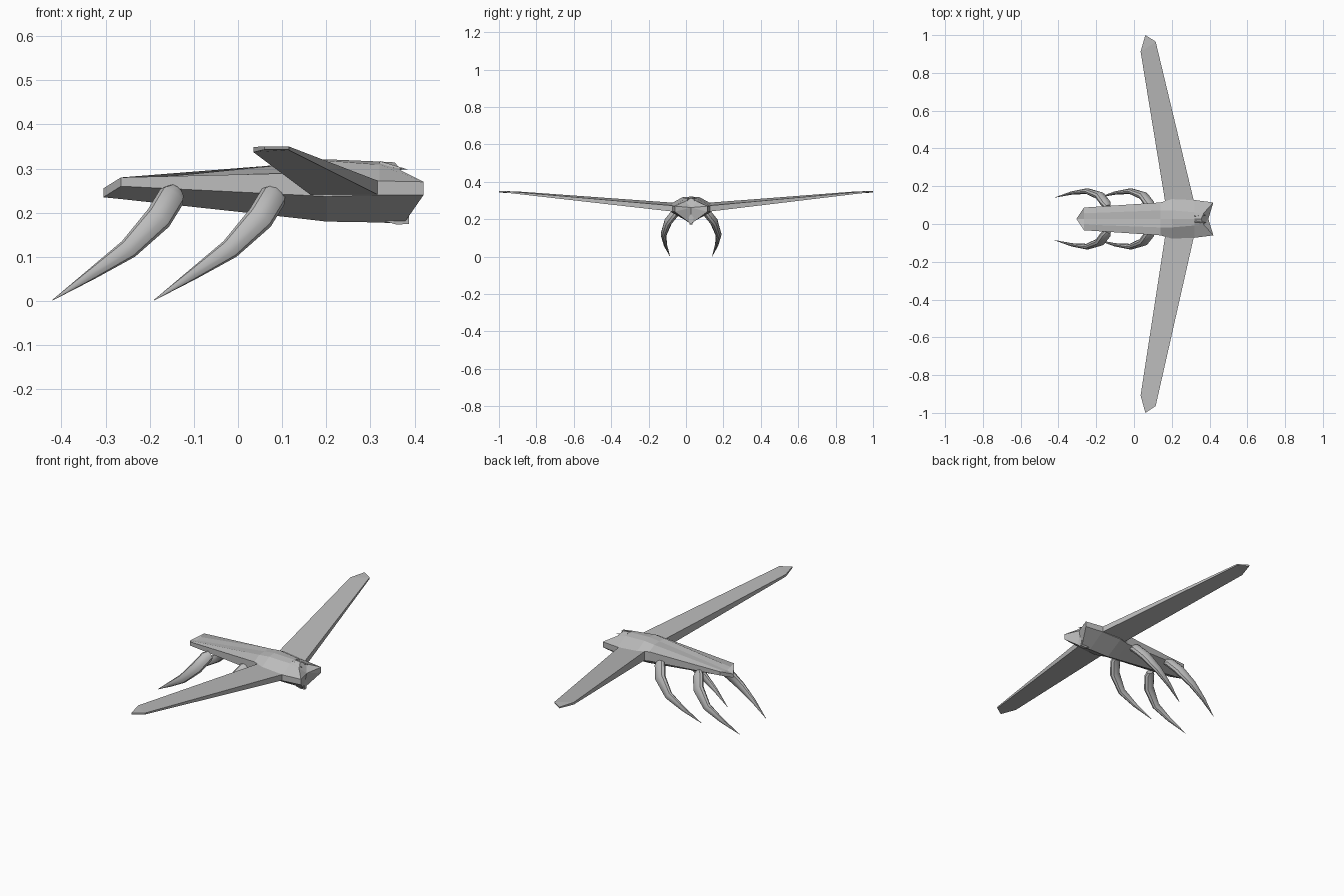
import bpy, bmesh, math
from mathutils import Vector

if "Cube" in bpy.data.objects:
    bpy.data.objects.remove(bpy.data.objects["Cube"], do_unlink=True)

MID = 0.027  # centre line of the body in y
grey = bpy.data.materials.new("plain_grey")
grey.use_nodes = True
COLOR = (0.5, 0.5, 0.5, 1)
grey.diffuse_color = COLOR
grey.node_tree.nodes["Principled BSDF"].inputs["Base Color"].default_value = COLOR


def loft(name, rings, smooth=False):
    """Skin a list of equal-length rings and close both ends."""
    bm = bmesh.new()
    loops = [[bm.verts.new(p) for p in ring] for ring in rings]
    n = len(loops[0])
    for a, b in zip(loops, loops[1:]):
        for i in range(n):
            j = (i + 1) % n
            bm.faces.new((a[i], a[j], b[j], b[i]))
    for end in (loops[0], loops[-1]):
        centre = bm.verts.new(sum((v.co for v in end), Vector()) / n)
        for i in range(n):
            bm.faces.new((end[i], end[(i + 1) % n], centre))
    bmesh.ops.remove_doubles(bm, verts=bm.verts, dist=0.0005)
    bmesh.ops.recalc_face_normals(bm, faces=bm.faces)
    mesh = bpy.data.meshes.new(name)
    bm.to_mesh(mesh)
    bm.free()
    mesh.materials.append(grey)
    obj = bpy.data.objects.new(name, mesh)
    bpy.context.collection.objects.link(obj)
    if smooth:
        bpy.ops.object.select_all(action='DESELECT')
        bpy.context.view_layer.objects.active = obj
        obj.select_set(True)
        bpy.ops.object.shade_smooth_by_angle(angle=math.radians(35))
    return obj


def section(keel, low, high, shoulder, ridge):
    """Full ring from a half section; each point is (x, half width, z)."""
    half = [keel, low, high, shoulder, ridge]
    ring = [Vector((x, MID + w, z)) for x, w, z in half]
    return ring + [Vector((x, MID - w, z)) for x, w, z in half[3:0:-1]]


def station(x, keel, w, low, high, s, top, ridge):
    return section((x, 0, keel), (x, w, low), (x, w, high), (x, s, top), (x, 0, ridge))


# Body: keeled hull, hollowed at the tail and ridged at the shoulders
loft("body", [
    station(-0.305, 0.235, 0, 0.235, 0.255, 0, 0.255, 0.255),
    station(-0.265, 0.231, 0.06, 0.26, 0.28, 0.03, 0.272, 0.265),
    station(0.14, 0.187, 0.087, 0.24, 0.29, 0.045, 0.312, 0.314),
    station(0.20, 0.18, 0.105, 0.237, 0.285, 0.045, 0.318, 0.321),
    station(0.32, 0.178, 0.1, 0.24, 0.272, 0.035, 0.309, 0.316),
    section((0.375, 0, 0.175), (0.42, 0.087, 0.24), (0.42, 0.087, 0.27),
            (0.37, 0.032, 0.295), (0.355, 0, 0.314)),
])

# Chin: small blade under the notched front
loft("chin", [[Vector((x, MID + w, z)) for x, w, z in
               ((a, -0.008, low), (a, 0.008, low), (a, 0.015, 0.225), (a, -0.015, 0.225))]
              for a, low in ((0.335, 0.18), (0.36, 0.173), (0.387, 0.175))])


def spike(name, base, tip, radius):
    base, tip = Vector(base), Vector(tip)
    turn = (tip - base).to_track_quat('Z', 'Y')
    ring = [base + turn @ Vector((radius * math.cos(a), radius * math.sin(a), 0))
            for a in (math.tau * i / 4 for i in range(4))]
    loft(name, [ring, [tip] * 4])


def leg(name, side, shift):
    # Path points: x, distance from centre line, z, radius
    path = [(0.09, 0.065, 0.246, 0.022), (0.08, 0.082, 0.237, 0.031),
            (0.05, 0.122, 0.188, 0.031), (-0.018, 0.147, 0.118, 0.023),
            (-0.10, 0.137, 0.062, 0.013), (-0.19, 0.113, 0.002, 0.001)]
    pts = [Vector((x + shift, MID + side * y, z)) for x, y, z, r in path]
    rings = []
    for i, p in enumerate(pts):
        t = (pts[min(i + 1, len(pts) - 1)] - pts[max(i - 1, 0)]).normalized()
        wide = Vector((-t.z, 0, t.x)).normalized()
        thin = t.cross(wide)
        r = path[i][3]
        rings.append([p + wide * r * math.cos(a) + thin * 0.68 * r * math.sin(a)
                      for a in (math.tau * k / 10 for k in range(10))])
    loft(name, rings, smooth=True)


for side, label in ((1, "left"), (-1, "right")):
    reach = 1 - side * MID  # tips end at equal distances from the origin

    # Wing: tapered slab with a slanted pointed tip
    def wing_ring(corners):
        return [Vector((x, MID + side * y, z)) for x, y, z in corners]

    loft(label + "_wing", [
        wing_ring([(0.18, 0.04, 0.24), (0.33, 0.04, 0.237), (0.33, 0.04, 0.27), (0.18, 0.04, 0.29)]),
        wing_ring([(0.165, 0.09, 0.24), (0.318, 0.09, 0.24), (0.318, 0.09, 0.272), (0.165, 0.09, 0.288)]),
        wing_ring([(0.035, reach * 0.91, 0.337), (0.115, reach * 0.963, 0.342),
                   (0.115, reach * 0.963, 0.35), (0.035, reach * 0.91, 0.349)]),
        wing_ring([(0.06, reach, 0.343), (0.115, reach * 0.965, 0.343),
                   (0.115, reach * 0.965, 0.35), (0.06, reach, 0.35)]),
    ])

    # Legs: the same claw repeated along the body
    for place, shift in (("front", 0), ("rear", -0.23)):
        leg(f"{label}_{place}_leg", side, shift)

    # Brow spikes around the face
    for k, (w, z) in enumerate(((0.015, 0.306), (0.035, 0.292), (0.055, 0.279))):
        spike(f"{label}_brow_spike_{k + 1}", (0.32, MID + side * w, z),
              (0.385 - 0.008 * k, MID + side * (w + 0.006), z - 0.008), 0.011)
